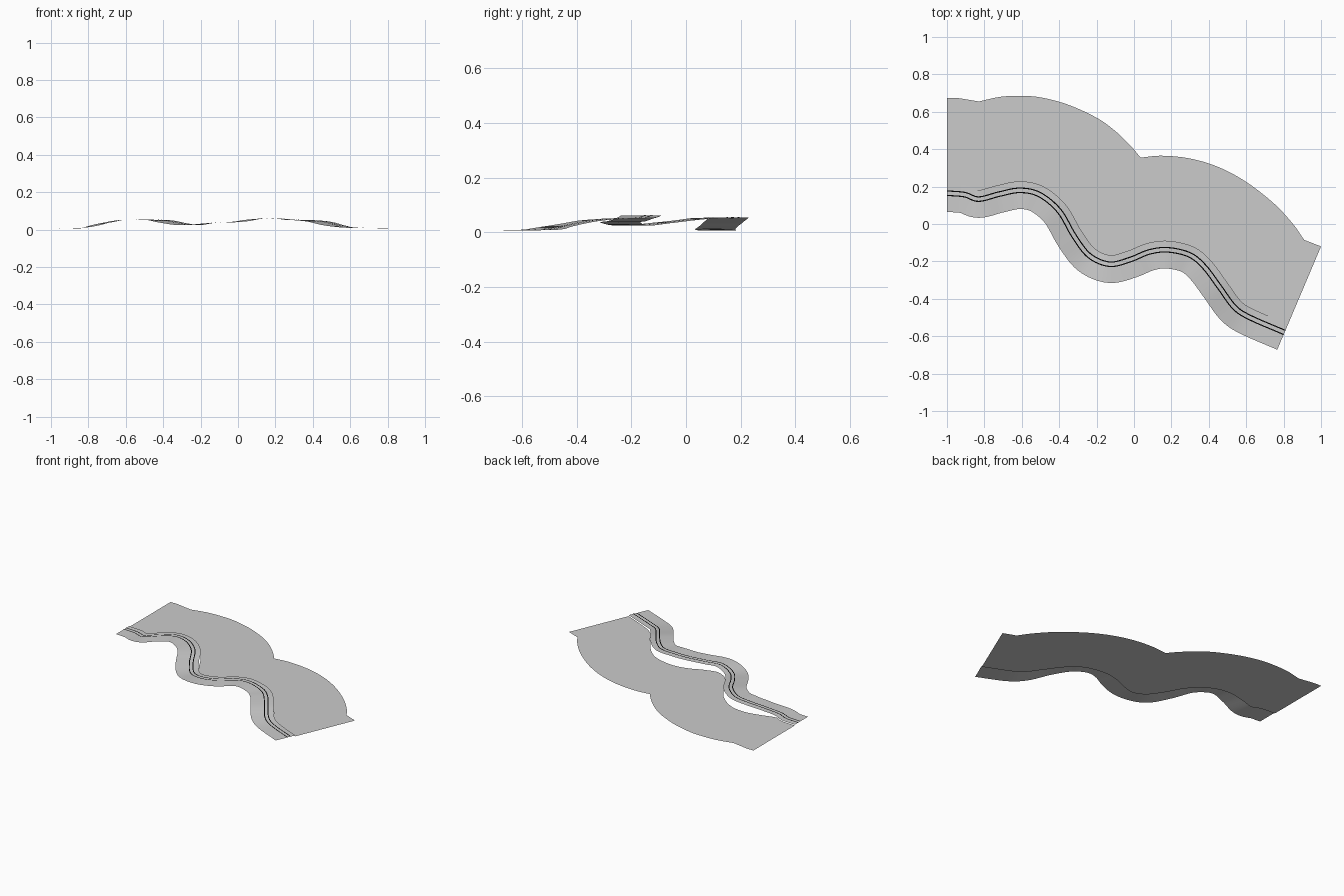
import bpy
from mathutils import Vector
from mathutils.geometry import interpolate_bezier

if "Cube" in bpy.data.objects:
    bpy.data.objects.remove(bpy.data.objects["Cube"])


def material(name, value):
    m = bpy.data.materials.new(name)
    m.diffuse_color = (value, value, value, 1)
    m.use_nodes = True
    m.node_tree.nodes["Principled BSDF"].inputs["Base Color"].default_value = m.diffuse_color
    return m


GREY = material("light grey", 0.6)
BLACK = material("black", 0.0)

# Centre path of the winding road: x, y, height
PATH = [(-1, .165, .006), (-.906, .157, .006), (-.83, .133, .010), (-.72, .16, .035),
        (-.61, .18, .053), (-.505, .157, .053), (-.40, .07, .050), (-.32, -.065, .035),
        (-.238, -.17, .024), (-.13, -.215, .036), (-.02, -.19, .041), (.08, -.15, .055),
        (.18, -.138, .061), (.297, -.165, .052), (.377, -.23, .050), (.457, -.337, .042),
        (.537, -.445, .022), (.62, -.50, .010), (.805, -.58, .007)]

# Scalloped outer border of the ground, one curve per lobe
BORDER = [
    [(-1, .675), (-.95, .674), (-.89, .665), (-.83, .655)],
    [(-.83, .655), (-.72, .679), (-.62, .685), (-.5, .677), (-.35, .637), (-.2, .568),
     (-.1, .497), (-.02, .42), (.035, .355)],
    [(.035, .355), (.15, .365), (.3, .35), (.45, .305), (.6, .225), (.75, .108),
     (.85, -.0), (.91, -.085)],
    [(.91, -.085), (1, -.12)],
]


def smooth(points, steps=8):
    """Smooth curve passing through all the points."""
    p = [Vector((*q, 0)) if len(q) == 2 else Vector(q) for q in points]
    p = [p[0] * 2 - p[1]] + p + [p[-1] * 2 - p[-2]]
    out = []
    for i in range(1, len(p) - 2):
        h1 = p[i] + (p[i + 1] - p[i - 1]) / 6
        h2 = p[i + 1] - (p[i + 2] - p[i]) / 6
        out += interpolate_bezier(p[i], h1, h2, p[i + 1], steps + 1)[:-1]
    return out + [p[-2]]


center = smooth(PATH)


def offset(distance, lift=0.0):
    """Path moved sideways (positive is towards the back)."""
    out = []
    for i, c in enumerate(center):
        t = center[min(i + 1, len(center) - 1)] - center[max(i - 1, 0)]
        if i < 3:
            t = Vector((1, 0, 0))
        side = Vector((-t.y, t.x, 0)).normalized()
        out.append(c + side * distance + Vector((0, 0, lift)))
    return out


def add_mesh(name, verts, faces, mat):
    me = bpy.data.meshes.new(name)
    me.from_pydata([tuple(v) for v in verts], [], faces)
    me.materials.append(mat)
    ob = bpy.data.objects.new(name, me)
    bpy.context.collection.objects.link(ob)
    for f in me.polygons:
        f.use_smooth = True
    return ob


def ribbon(name, front, back, mat, lift=0.0):
    a, b = offset(front, lift), offset(back, lift)
    n = len(a)
    faces = [(i, i + 1, n + i + 1, n + i) for i in range(n - 1)]
    return add_mesh(name, a + b, faces, mat)


# Rising and falling road sheet
ribbon("road", -.1, .048, GREY)

# Two thin lines along the road
for label, d in (("front", -.012), ("back", .012)):
    ribbon("road_line_" + label, d - .003, d + .003, BLACK, .0015)

# Flat ground from the back edge of the road to the scalloped border
inner = [Vector((v.x, v.y, 0)) for v in offset(.048)]
outer = []
for lobe in BORDER:
    pts = smooth(lobe)
    outer += pts[1:] if outer else pts
loop = inner + outer[::-1]
add_mesh("ground_sheet", loop, [tuple(range(len(loop)))], GREY)
